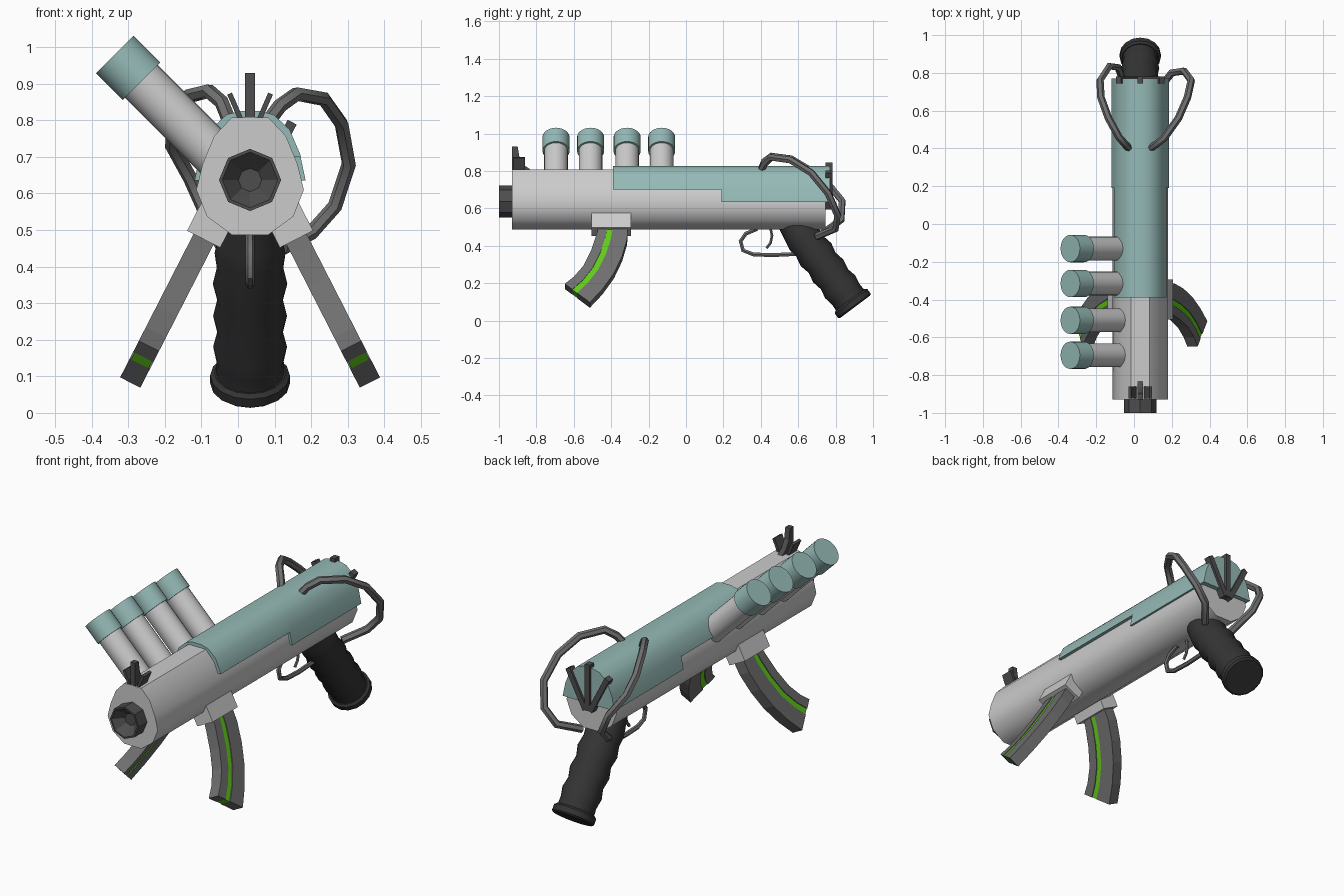
import bpy, bmesh
from math import sin, cos, pi, radians
from mathutils import Vector as V

if "Cube" in bpy.data.objects:
    bpy.data.objects.remove(bpy.data.objects["Cube"])

CX = 0.033  # centre line of the gun


def material(name, rgb):
    m = bpy.data.materials.new(name)
    m.diffuse_color = (*rgb, 1)
    m.use_nodes = True
    m.node_tree.nodes["Principled BSDF"].inputs["Base Color"].default_value = m.diffuse_color
    return m


TEAL = material("teal", (0.30, 0.49, 0.47))
GREEN = material("green", (0.12, 0.60, 0.01))
DARK = material("dark", (0.075, 0.075, 0.075))
BLACK = material("black", (0.035, 0.035, 0.035))
MID = material("mid_grey", (0.16, 0.16, 0.16))


def finish(ob, mat, smooth):
    if mat:
        ob.data.materials.append(mat)
    if smooth:
        bpy.ops.object.select_all(action='DESELECT')
        ob.select_set(True)
        bpy.context.view_layer.objects.active = ob
        bpy.ops.object.shade_smooth_by_angle(angle=radians(smooth))
    return ob


def loft(name, rings, mat=None, smooth=0):
    """Skin a list of equal-length rings and cap both ends."""
    bm = bmesh.new()
    vs = [[bm.verts.new(p) for p in r] for r in rings]
    n = len(rings[0])
    for a, b in zip(vs, vs[1:]):
        for i in range(n):
            j = (i + 1) % n
            bm.faces.new((a[i], a[j], b[j], b[i]))
    bm.faces.new(vs[0])
    bm.faces.new(vs[-1])
    bmesh.ops.recalc_face_normals(bm, faces=bm.faces)
    me = bpy.data.meshes.new(name)
    bm.to_mesh(me)
    bm.free()
    ob = bpy.data.objects.new(name, me)
    bpy.context.collection.objects.link(ob)
    return finish(ob, mat, smooth)


def lathe(name, base, axis, prof, n, mat=None, smooth=0):
    """Revolve (distance along axis, radius) pairs."""
    base, axis = V(base), V(axis).normalized()
    u = axis.cross(V((1, 0, 0)) if abs(axis.x) < 0.1 else V((0, 1, 0))).normalized()
    w = axis.cross(u)
    rings = [[base + axis * t + (u * cos(2 * pi * i / n) + w * sin(2 * pi * i / n)) * r
              for i in range(n)] for t, r in prof]
    return loft(name, rings, mat, smooth)


def prism(name, half, y0, y1, mat=None, smooth=0):
    """Extrude a half outline (x offset, z), mirrored at the centre line, along y."""
    pts = [(CX + x, z) for x, z in half] + [(CX - x, z) for x, z in reversed(half)]
    return loft(name, [[(x, y, z) for x, z in pts] for y in (y0, y1)], mat, smooth)


def bar(name, a, b, width, y0, y1, mat=None):
    """Straight bar between two (x, z) points, extruded along y."""
    a, b = V(a), V(b)
    d = (b - a).normalized()
    s = V((-d.y, d.x)) * width / 2
    return loft(name, [[(p.x, y, p.y) for p in (a - s, a + s, b + s, b - s)] for y in (y0, y1)], mat)


def wire(name, pts, r, mat):
    cu = bpy.data.curves.new(name, 'CURVE')
    cu.dimensions = '3D'
    cu.bevel_depth = r
    cu.bevel_resolution = 1
    cu.use_fill_caps = True
    sp = cu.splines.new('POLY')
    sp.points.add(len(pts) - 1)
    for p, c in zip(sp.points, pts):
        p.co = (*c, 1)
    ob = bpy.data.objects.new(name, cu)
    bpy.context.collection.objects.link(ob)
    bpy.ops.object.select_all(action='DESELECT')
    ob.select_set(True)
    bpy.context.view_layer.objects.active = ob
    bpy.ops.object.convert(target='MESH')
    return finish(bpy.context.object, mat, 50)


# barrel body
prism("body", [(0.05, 0.808), (0.098, 0.757), (0.13, 0.68), (0.147, 0.61),
               (0.118, 0.537), (0.05, 0.487)], -0.93, 0.745, None, 45)

# stepped teal cover
shell = [(0.025, 0.826), (0.065, 0.815), (0.108, 0.775), (0.136, 0.71)]
prism("cover_front", shell + [(0.139, 0.70)], -0.39, 0.19, TEAL, 45)
prism("cover_rear", shell + [(0.152, 0.635)], 0.19, 0.77, TEAL, 45)

# muzzle with funnel bore
lathe("muzzle", (CX, -0.92, 0.637), (0, -1, 0),
      [(0, 0.085), (0.08, 0.085), (0.08, 0.076), (0.03, 0.032)], 8, DARK)
lathe("muzzle_bore_floor", (CX, -0.945, 0.637), (0, -1, 0), [(0, 0.032), (-0.01, 0.03)], 8)

# front sight post and side fins
post = [(-0.93, 0.79), (-0.93, 0.93), (-0.90, 0.93), (-0.89, 0.87), (-0.865, 0.83), (-0.82, 0.80)]
loft("front_sight_post", [[(x, y, z) for y, z in post] for x in (CX - 0.014, CX + 0.014)], DARK)
for s in (-1, 1):
    bar("front_sight_fin", (CX + s * 0.02, 0.79), (CX + s * 0.056, 0.873), 0.014, -0.925, -0.86, DARK)

# fanned bars at the rear
for dx, z in ((-0.115, 0.795), (0, 0.845), (0.115, 0.795)):
    bar("rear_bar", (CX + dx * 0.12, 0.60), (CX + dx, z), 0.028, 0.745, 0.782, DARK)

# four angled canisters with teal caps
for y in (-0.695, -0.51, -0.315, -0.13):
    end, d = (-0.3375, y, 0.98), (1, 0, -1)
    lathe("canister", end, d, [(0.09, 0.063), (0.42, 0.063)], 24, None, 40)
    lathe("canister_cap", end, d, [(0, 0.0725), (0.104, 0.0725)], 24, TEAL, 40)

# splayed curved magazines: front and rear edges in side view (y, z)
front = [(-0.465, 0.50), (-0.479, 0.445), (-0.508, 0.36), (-0.548, 0.28), (-0.60, 0.22), (-0.648, 0.183)]
rear = [(-0.31, 0.50), (-0.315, 0.42), (-0.342, 0.33), (-0.385, 0.24), (-0.446, 0.155), (-0.514, 0.083)]
for s in (-1, 1):
    def at(y, z, k):
        x = 0.127 + (0.475 - z) * 0.512
        return (CX + s * (x + k * 0.89), y, z + k * 0.456)

    for name, f0, f1, half, mat in (("magazine_front", 0, 0.3, 0.031, MID),
                                    ("magazine_stripe", 0.3, 0.49, 0.027, GREEN),
                                    ("magazine_rear", 0.49, 1, 0.031, MID)):
        rings = []
        for a, b in zip(front, rear):
            p, q = V(a).lerp(V(b), f0), V(a).lerp(V(b), f1)
            rings.append([at(*p, -half), at(*q, -half), at(*q, half), at(*p, half)])
        loft(name, rings, mat)
    # socket
    loft("magazine_socket", [[at(-0.505, z, -0.051), at(-0.295, z, -0.051),
                              at(-0.295, z, 0.051), at(-0.505, z, 0.051)] for z in (0.60, 0.475)])

# wavy grip with end disc
waves = [(0.03, 0.094), (0.08, 0.092), (0.13, 0.101), (0.18, 0.09), (0.235, 0.101), (0.29, 0.09),
         (0.345, 0.102), (0.40, 0.091), (0.45, 0.097), (0.50, 0.088), (0.57, 0.075)]
lathe("grip", (CX, 0.902, 0.077), (0, -0.6, 0.8), waves, 16, BLACK, 50)
lathe("grip_disc", (CX, 0.902, 0.077), (0, -0.6, 0.8),
      [(-0.004, 0.10), (0.004, 0.109), (0.032, 0.109), (0.042, 0.098)], 16, BLACK, 35)

# trigger and guard
guard = [(0.38, 0.49), (0.32, 0.465), (0.292, 0.425), (0.305, 0.375), (0.36, 0.354), (0.46, 0.35), (0.60, 0.357)]
wire("trigger_guard", [(CX, y, z) for y, z in guard], 0.012, MID)
wire("trigger", [(CX, y, z) for y, z in ((0.45, 0.50), (0.46, 0.455), (0.452, 0.415), (0.43, 0.387))], 0.008, MID)

# looping hoses at the rear
wire("hose_right", [(0.085, 0.40, 0.80), (0.115, 0.42, 0.84), (0.16, 0.455, 0.872), (0.235, 0.56, 0.858),
                    (0.283, 0.67, 0.79), (0.303, 0.76, 0.68), (0.265, 0.81, 0.565),
                    (0.20, 0.80, 0.492), (0.12, 0.70, 0.45)], 0.02, MID)
wire("hose_left", [(-0.025, 0.40, 0.80), (-0.045, 0.42, 0.85), (-0.08, 0.46, 0.88), (-0.135, 0.56, 0.866),
                   (-0.175, 0.67, 0.80), (-0.18, 0.76, 0.73), (-0.13, 0.835, 0.64),
                   (-0.085, 0.83, 0.54), (-0.04, 0.71, 0.45)], 0.02, MID)
